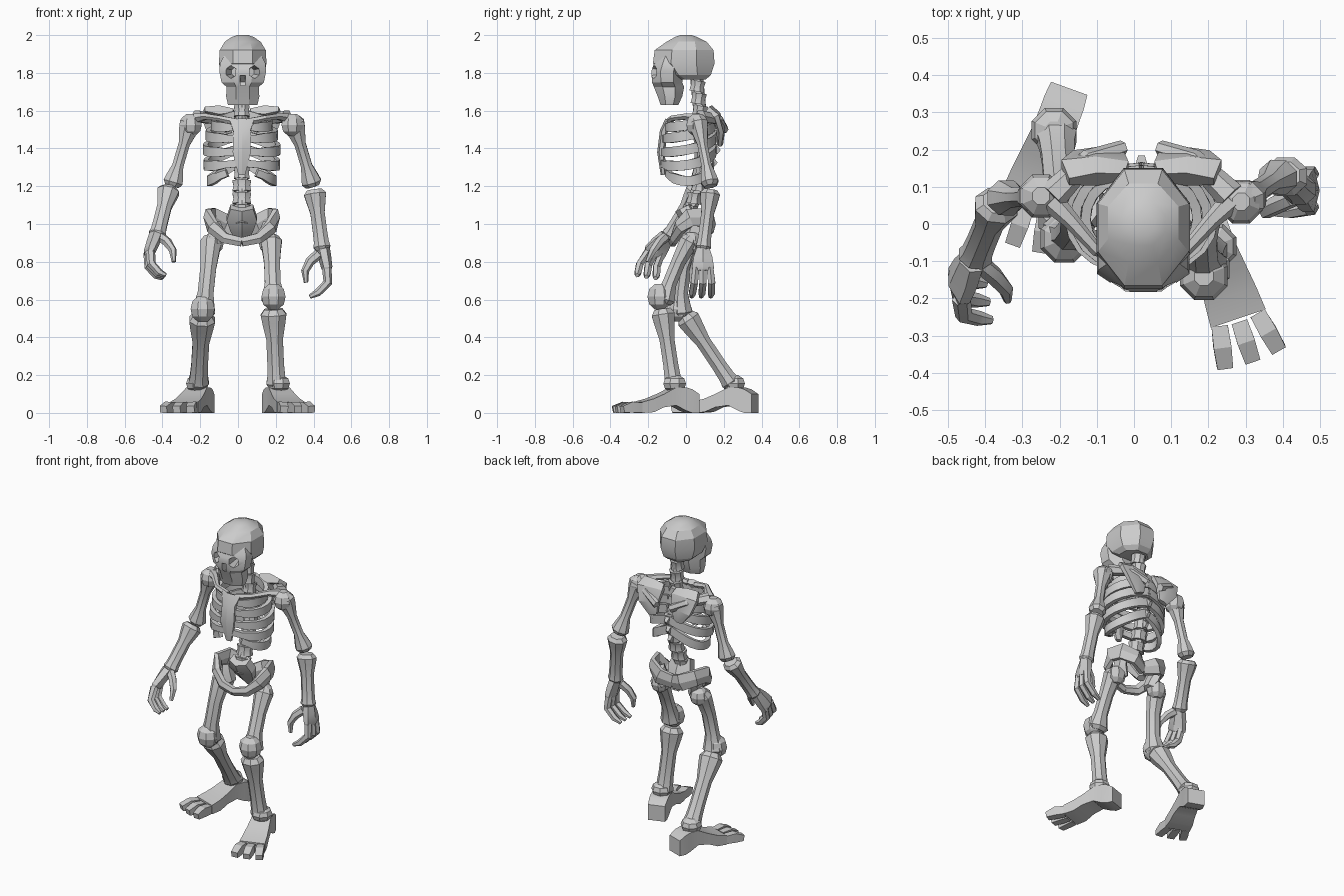
import bpy, bmesh, math
from mathutils import Vector

if "Cube" in bpy.data.objects:
    bpy.data.objects.remove(bpy.data.objects["Cube"])

bone_mat = bpy.data.materials.new("bone_grey")
bone_mat.use_nodes = True
GREY = (0.6, 0.6, 0.6, 1)
bone_mat.diffuse_color = GREY
bone_mat.node_tree.nodes["Principled BSDF"].inputs["Base Color"].default_value = GREY

X, Y, Z = Vector((1, 0, 0)), Vector((0, 1, 0)), Vector((0, 0, 1))
MID = 0.02
parts = []


def loft(name, pts, sizes, sides=8, ref=X, axis=None):
    """Sweep a polygon along a path; sizes are half extents along ref and across it."""
    pts = [Vector(p) for p in pts]
    if isinstance(sizes, tuple):
        sizes = [sizes] * len(pts)
    bm = bmesh.new()
    rings = []
    grow = 1 / math.cos(math.pi / sides)
    for i, p in enumerate(pts):
        t = axis or (pts[min(i + 1, len(pts) - 1)] - pts[max(i - 1, 0)]).normalized()
        u = (ref - t * ref.dot(t)).normalized()
        v = t.cross(u)
        ring = []
        for k in range(sides):
            a = math.tau * (k + 0.5) / sides
            ring.append(bm.verts.new(p + grow * (u * sizes[i][0] * math.cos(a)
                                                 + v * sizes[i][1] * math.sin(a))))
        rings.append(ring)
    for r, q in zip(rings, rings[1:]):
        for k in range(sides):
            n = (k + 1) % sides
            bm.faces.new((r[k], r[n], q[n], q[k]))
    bm.faces.new(rings[0][::-1])
    bm.faces.new(rings[-1])
    bmesh.ops.recalc_face_normals(bm, faces=bm.faces)
    me = bpy.data.meshes.new(name)
    bm.to_mesh(me)
    bm.free()
    me.materials.append(bone_mat)
    ob = bpy.data.objects.new(name, me)
    bpy.context.collection.objects.link(ob)
    parts.append(ob)
    return ob


def long_bone(name, a, b, top, shaft, end, bow=0):
    """Limb bone with knobbly ends, optionally bowed forward."""
    a, b = Vector(a), Vector(b)
    prof = [(0, top * .7), (.07, top), (.17, top * .9), (.38, shaft),
            (.7, shaft), (.86, end * .88), (.94, end), (1, end * .7)]
    return loft(name, [a.lerp(b, t) - Y * bow * math.sin(math.pi * t) for t, r in prof],
                [(r, r * .9) for t, r in prof])


def ball(name, c, r, stretch=1.0):
    c = Vector(c)
    prof = [(-1, .4), (-.6, .85), (0, 1), (.6, .85), (1, .4)]
    return loft(name, [c + Z * r * h * stretch for h, w in prof],
                [(r * w, r * w) for h, w in prof])


def cut(ob, cutter):
    mod = ob.modifiers.new("cut", "BOOLEAN")
    mod.operation = "DIFFERENCE"
    mod.object = cutter
    bpy.context.view_layer.objects.active = ob
    bpy.ops.object.modifier_apply(modifier=mod.name)


# Skull: rounded cranium and tapered face with jaw
HEAD = 0.025
skull_rows = [(1.765, .03, .085, .075), (1.79, .01, .112, .122), (1.85, -.012, .126, .163),
              (1.92, -.01, .122, .156), (1.965, .003, .095, .106), (1.99, 0, .058, .058),
              (2.0, 0, .03, .03)]
cranium = loft("cranium", [(HEAD, y, z) for z, y, w, d in skull_rows],
               [(w, d) for z, y, w, d in skull_rows], axis=Z)
face_rows = [(1.63, -.0875, .078, .047), (1.675, -.085, .088, .065), (1.725, -.09, .085, .08),
             (1.75, -.10, .112, .08), (1.81, -.10, .124, .083), (1.85, -.09, .12, .08),
             (1.89, -.08, .10, .07)]
face = loft("face_and_jaw", [(HEAD, y, z) for z, y, w, d in face_rows],
            [(w, d) for z, y, w, d in face_rows], axis=Z)

# Eye sockets and nose hole are carved out, narrowing inwards
cutters = [loft("socket_cutter", [(HEAD + s * .075, -.22, 1.805), (HEAD + s * .045, -.09, 1.805)],
                [(.036, .037), (.014, .02)], 6) for s in (-1, 1)]
cutters.append(loft("nose_cutter", [(HEAD, -.14, 1.735), (HEAD, -.19, 1.775)],
                    [(.012, .02), (.014, .024)], 4))
for c in cutters:
    for ob in (cranium, face):
        cut(ob, c)
for c in cutters:
    parts.remove(c)
    bpy.data.objects.remove(c)

# Spine: a core with a block for each vertebra
spine = [(1.0, .0), (1.1, .03), (1.2, .07), (1.4, .12), (1.58, .075), (1.79, .055)]


def spine_y(z):
    for (z0, y0), (z1, y1) in zip(spine, spine[1:]):
        if z <= z1:
            return y0 + (y1 - y0) * (z - z0) / (z1 - z0)


loft("spine_core", [(MID, y, z) for z, y in spine], (.03, .03), 6)
for i in range(11):
    z = 1.07 + i * .066
    w = .05 if i < 3 else .042
    y = spine_y(z)
    loft("vertebra", [(MID, y - .004, z - .028), (MID, y, z), (MID, y + .004, z + .028)],
         [(w, .04), (w * .88, .035), (w, .04)])
    if 2 < i < 8:
        loft("vertebra_spur", [(MID, y + .03, z), (MID, y + .055, z - .02)],
             [(.015, .022), (.009, .014)], 4)

# Breastbone
loft("breastbone", [(MID, -.09, 1.55), (MID, -.118, 1.49), (MID, -.132, 1.38), (MID, -.12, 1.26)],
     [(.065, .018), (.045, .018), (.048, .018), (.018, .012)], 6)

# Ribs: back height, front height, half width, depth, reach round, dip at the side
ribs = [(1.58, 1.51, .15, .115, 1, .02), (1.53, 1.45, .178, .13, 1, .02),
        (1.47, 1.38, .193, .137, 1, .03), (1.40, 1.32, .19, .135, .97, .045),
        (1.33, 1.27, .172, .12, .88, .07)]
for s in (-1, 1):
    for zb, zf, a, d, reach, dip in ribs:
        path, size = [], []
        for j in range(11):
            t = j / 10
            ang = math.pi * t * reach
            path.append((MID + s * a * math.sin(ang) ** .8, .015 + d * math.cos(ang),
                         zb + (zf - zb) * t - dip * math.sin(math.pi * t)))
            size.append((.026 if j < 9 else .019, .013))
        loft("rib", path, size, 4, Z)

    # Collar bone and shoulder blade
    loft("collar_bone", [(MID + s * .03, -.09, 1.54), (MID + s * .12, -.07, 1.56),
                         (MID + s * .19, .01, 1.57), (MID + s * .24, .06, 1.56)],
         [(.018, .018), (.014, .015), (.016, .02), (.024, .028)], 6, Z)
    loft("shoulder_blade", [(MID + s * .12, .12, 1.605), (MID + s * .125, .16, 1.575),
                            (MID + s * .115, .185, 1.50), (MID + s * .09, .18, 1.42)],
         [(.075, .025), (.09, .022), (.07, .02), (.03, .014)], 6)
    loft("blade_ridge", [(MID + s * .05, .205, 1.50), (MID + s * .14, .175, 1.55),
                         (MID + s * .24, .075, 1.57)],
         [(.022, .018), (.022, .024), (.03, .035)], 6, Z)

    # Pelvis wing sweeping from the back round to the front
    loft("pelvis_wing", [(MID, .10, .97), (MID + s * .08, .135, 1.0),
                         (MID + s * .155, .095, 1.035), (MID + s * .178, .02, 1.035),
                         (MID + s * .155, -.03, .985), (MID + s * .09, -.06, .925),
                         (MID, -.07, .905)],
         [(.04, .02), (.05, .02), (.05, .02), (.048, .022), (.036, .024), (.028, .022),
          (.024, .02)], 6, Z)
    loft("hip_socket", [(MID + s * .135, .06, 1.0), (MID + s * .125, .045, .95),
                        (MID + s * .10, .04, .90)], [(.022, .05), (.034, .048), (.026, .035)], 6)
loft("sacrum", [(MID, -.01, 1.09), (MID, .02, 1.03), (MID, .055, .97), (MID, .09, .91)],
     [(.06, .045), (.08, .045), (.06, .035), (.025, .02)], 6)


# Hands: palm, three curled fingers and a thumb
def hand(side, wrist, knuckle, mid, tip, across, thumb):
    wrist, knuckle, mid, tip, across = map(Vector, (wrist, knuckle, mid, tip, across))
    across.normalize()
    loft(side + "_palm", [wrist, wrist.lerp(knuckle, .5), knuckle, knuckle.lerp(mid, .2)],
         [(.034, .032), (.05, .03), (.058, .026), (.052, .02)], 6, across)
    for i in (-1, 0, 1):
        loft(side + "_finger", [knuckle + across * i * .037, mid + across * i * .046,
                                mid.lerp(tip, .55) + across * i * .05 - Z * .012,
                                tip + across * i * .05],
             [(.018, .022), (.019, .021), (.018, .018), (.01, .01)], 6, across)
    loft(side + "_thumb", thumb, [(.022, .024), (.022, .022), (.019, .018), (.01, .01)], 6, across)


# Feet: arched heel-to-ball wedge, ankle knob and three fanned toes
def foot(side, ankle, heading):
    ankle = Vector((ankle[0], ankle[1], 0))
    fwd = Vector(heading).normalized()
    out = fwd.cross(Z)
    ball(side + "_ankle", ankle + Z * .155, .06, .75)
    # distance, half width, sole height, top height
    rows = [(-.12, .052, 0, .10), (-.08, .056, 0, .125), (-.045, .056, .012, .135),
            (.01, .058, .04, .135), (.08, .066, .03, .10), (.14, .073, .004, .075),
            (.205, .078, 0, .058)]
    loft(side + "_foot", [ankle + fwd * d + Z * (lo + hi) / 2 for d, w, lo, hi in rows],
         [(w, (hi - lo) / 2) for d, w, lo, hi in rows], 4, out, fwd)
    for i in (-1, 0, 1):
        base = ankle + fwd * (.215 - abs(i) * .006) + out * i * .054
        end = base + (fwd + out * i * .2) * .11
        loft(side + "_toe", [base + Z * .028, base.lerp(end, .5) + Z * .03, end + Z * .018],
             [(.022, .026), (.024, .029), (.021, .018)], 4, out)


# Left limbs
long_bone("left_upper_arm", (.288, .06, 1.56), (.395, .13, 1.20), .056, .03, .052)
ball("left_shoulder", (.288, .06, 1.525), .058)
long_bone("left_forearm", (.405, .13, 1.18), (.447, .09, .86), .058, .038, .045)
hand("left", (.45, .09, .87), (.47, .09, .77), (.475, .09, .69), (.38, .08, .615), Y,
     [(.425, .07, .84), (.38, .05, .80), (.355, .035, .75), (.36, .03, .69)])
long_bone("left_thigh", (.175, .03, .93), (.188, -.12, .58), .056, .042, .062, .015)
ball("left_hip", (.165, .03, .90), .055)
ball("left_knee", (.188, -.14, .615), .064, 1.05)
long_bone("left_shin", (.187, -.125, .55), (.205, -.062, .13), .068, .044, .054)
foot("left", (.215, -.06), (.32, -.95, 0))

# Right limbs
long_bone("right_upper_arm", (-.245, .075, 1.56), (-.35, .07, 1.20), .056, .03, .052)
ball("right_shoulder", (-.25, .075, 1.525), .058)
long_bone("right_forearm", (-.365, .06, 1.19), (-.43, -.095, .93), .058, .038, .045)
hand("right", (-.435, -.10, .94), (-.47, -.165, .85), (-.465, -.20, .78), (-.39, -.21, .72),
     (.15, -.95, .15),
     [(-.41, -.11, .93), (-.375, -.14, .905), (-.345, -.175, .86), (-.34, -.205, .80)])
long_bone("right_thigh", (-.14, .05, .93), (-.185, -.02, .51), .056, .042, .062, .035)
ball("right_hip", (-.13, .05, .90), .055)
ball("right_knee", (-.187, -.04, .55), .064, 1.05)
long_bone("right_shin", (-.188, -.005, .52), (-.21, .25, .14), .068, .044, .054)
foot("right", (-.215, .252), (-.34, -.94, 0))

# Keep facets crisp, soften only shallow creases
bpy.ops.object.select_all(action="DESELECT")
for ob in parts:
    ob.select_set(True)
bpy.context.view_layer.objects.active = cranium
bpy.ops.object.shade_smooth_by_angle(angle=math.radians(24))
